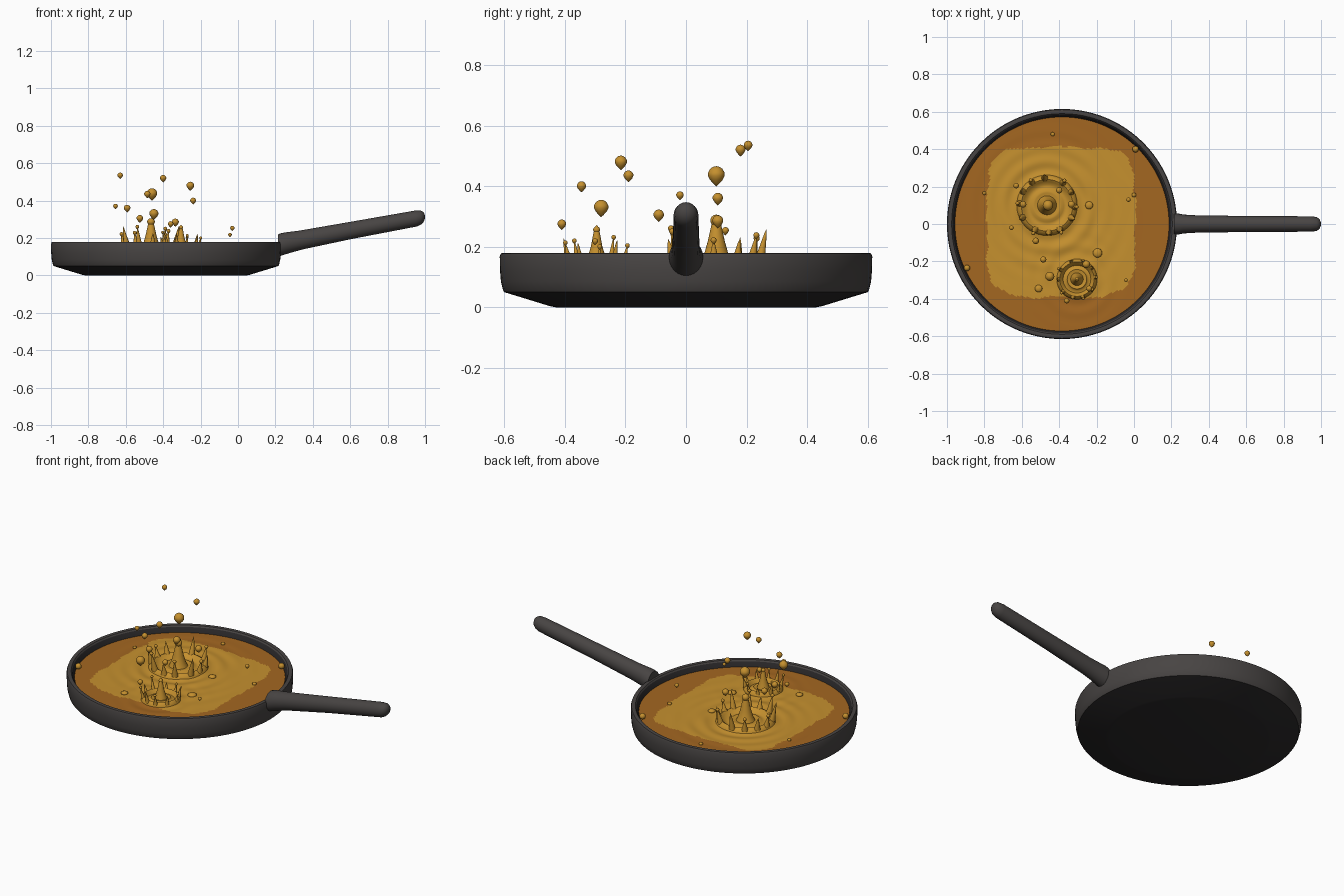
import bpy, bmesh, math, random
from mathutils import Vector

if "Cube" in bpy.data.objects:
    bpy.data.objects.remove(bpy.data.objects["Cube"])

random.seed(4)
PX, OIL_Z = -0.385, 0.142          # pan centre and oil level


def mat(name, rgb):
    m = bpy.data.materials.new(name)
    m.diffuse_color = (*rgb, 1)
    m.use_nodes = True
    m.node_tree.nodes["Principled BSDF"].inputs["Base Color"].default_value = m.diffuse_color
    return m


IRON = mat("grey iron", (0.064, 0.058, 0.056))
BLACK = mat("black iron", (0.024, 0.022, 0.023))
GOLD = mat("golden oil", (0.56, 0.28, 0.028))
BROWN = mat("brown oil", (0.37, 0.135, 0.015))


def finish(name, bm, mats, angle=40, recalc=True):
    if recalc:
        bmesh.ops.recalc_face_normals(bm, faces=bm.faces)
    me = bpy.data.meshes.new(name)
    bm.to_mesh(me)
    bm.free()
    for m in mats:
        me.materials.append(m)
    me.shade_smooth()
    me.set_sharp_from_angle(angle=math.radians(angle))
    ob = bpy.data.objects.new(name, me)
    bpy.context.collection.objects.link(ob)
    return ob


def lathe(bm, profile, centre, segs=16, lean=(0, 0)):
    """Revolve (radius, height) points; lean shifts each ring in proportion to height."""
    rings = []
    for r, z in profile:
        c = Vector(centre) + Vector((lean[0] * z, lean[1] * z, z))
        if r == 0:
            rings.append([bm.verts.new(c)])
        else:
            rings.append([bm.verts.new(c + Vector((r * math.cos(t), r * math.sin(t), 0)))
                          for t in (2 * math.pi * i / segs for i in range(segs))])
    for a, b in zip(rings, rings[1:]):
        for i in range(segs):
            j = (i + 1) % segs
            quad = [a[i % len(a)], a[j % len(a)], b[j % len(b)], b[i % len(b)]]
            quad = list(dict.fromkeys(quad))
            bm.faces.new(quad)


# Pan: dark underside, grey wall and rim, dark inside
bm = bmesh.new()
lathe(bm, [(0, 0), (0.43, 0), (0.45, 0.004), (0.60, 0.05), (0.604, 0.056), (0.611, 0.085),
           (0.614, 0.12), (0.615, 0.168), (0.611, 0.178), (0.603, 0.180), (0.590, 0.178),
           (0.584, 0.170), (0.574, 0.14), (0.55, 0.07), (0.53, 0.06), (0, 0.06)], (PX, 0, 0), 96)
for f in bm.faces:
    c = f.calc_center_median()
    r = math.hypot(c.x - PX, c.y)
    f.material_index = 1 if c.z < 0.05 or (r < 0.585 and c.z < 0.172) else 0
finish("pan", bm, [IRON, BLACK], 35)

# Handle: tapered rounded bar with a flared socket
bm = bmesh.new()
rows = []
stations = [(0.215, 0.160, 0.056, 0.060), (0.235, 0.167, 0.056, 0.060), (0.27, 0.176, 0.050, 0.055),
            (0.34, 0.190, 0.046, 0.050), (0.60, 0.240, 0.043, 0.045), (0.95, 0.304, 0.041, 0.042),
            (0.977, 0.309, 0.037, 0.038), (0.992, 0.312, 0.026, 0.027), (0.999, 0.313, 0.010, 0.010)]
for x, z, ry, rz in stations:
    tilt = -0.18 if x > 0.25 else 0
    rows.append([bm.verts.new((x + tilt * rz * math.sin(t) * (x < 0.96), ry * math.cos(t), z + rz * math.sin(t)))
                 for t in (2 * math.pi * i / 24 for i in range(24))])
for a, b in zip(rows, rows[1:]):
    for i in range(24):
        bm.faces.new((a[i], a[(i + 1) % 24], b[(i + 1) % 24], b[i]))
bm.faces.new(rows[0])
bm.faces.new(rows[-1])
finish("handle", bm, [IRON], 50)

# Oil: rippled disc, golden rounded square in the middle of a brown border
SPLASHES = [  # name, x, y, crown radius, centre spike height, crown spikes, spike height
    ("large", -0.465, 0.10, 0.150, 0.165, 12, 0.105),
    ("small", -0.305, -0.295, 0.100, 0.130, 10, 0.075)]


def ripple(x, y):
    h = 0
    for _, sx, sy, r, *_ in SPLASHES:
        d = math.hypot(x - sx, y - sy)
        h += 0.04 * r * math.cos(2 * math.pi * (d - r) / 0.085) * math.exp(-(d / (1.7 * r)) ** 2)
    d = math.hypot(x - PX, y)
    return h + 0.0022 * math.cos(2 * math.pi * d / 0.13) * max(0, 1 - d / 0.5)


bm = bmesh.new()
SEG, RINGS = 180, 56
lathe(bm, [(0.572 * k / RINGS, 0) for k in range(RINGS + 1)], (PX, 0, OIL_Z), SEG)
for v in bm.verts:
    v.co.z += ripple(v.co.x, v.co.y)
for f in bm.faces:
    if f.normal.z == 0:
        f.normal_update()
    if f.normal.z < 0:
        f.normal_flip()
    c = f.calc_center_median()
    u, w = abs(c.x + 0.39) / 0.40, abs(c.y - 0.01) / 0.405
    edge = (u ** 5 + w ** 5) ** 0.2
    a = math.atan2(c.y, c.x - PX)
    limit = 0.99 + 0.012 * math.sin(9 * a) + 0.01 * math.sin(23 * a + 1)
    f.material_index = 0 if edge < limit else 1
finish("oil", bm, [GOLD, BROWN], 60, recalc=False)


def teardrop(bm, x, y, z, r):
    """Round on top, pointed below."""
    lathe(bm, [(0, -1.3 * r), (0.35 * r, -0.98 * r), (0.75 * r, -0.55 * r), (0.97 * r, -0.1 * r),
               (0.97 * r, 0.25 * r), (0.72 * r, 0.69 * r), (0.38 * r, 0.92 * r), (0, r)], (x, y, z), 14)


# Splashes: crown wall, inner ring, centre spike and a circle of leaning spikes
for name, sx, sy, r, tall, count, spike_h in SPLASHES:
    bm = bmesh.new()
    lathe(bm, [(0, -0.02), (1.12 * r, -0.02), (1.08 * r, 0.004), (1.0 * r, 0.02), (0.92 * r, 0.026),
               (0.84 * r, 0.018), (0.74 * r, 0.003), (0.60 * r, 0.004), (0.52 * r, 0.014),
               (0.44 * r, 0.012), (0.34 * r, 0.010), (0.27 * r, 0.032), (0.19 * r, 0.45 * tall),
               (0.11 * r, 0.78 * tall), (0.05 * r, 0.96 * tall), (0, tall)], (sx, sy, OIL_Z), 40)
    finish(name + "_splash_crown", bm, [GOLD], 55)

    bm = bmesh.new()
    for i in range(count):
        a = 2 * math.pi * (i + random.uniform(-0.2, 0.2)) / count
        h = spike_h * random.uniform(0.62, 1.15)
        cx, cy = math.cos(a), math.sin(a)
        w = 0.13 * r
        lathe(bm, [(0, 0), (w, 0.004), (0.62 * w, 0.4 * h), (0.25 * w, 0.82 * h), (0, h)],
              (sx + 0.95 * r * cx, sy + 0.95 * r * cy, OIL_Z + 0.008), 10, (0.22 * cx, 0.22 * cy))
        # bead at the tip
        if i % 2 == 0:
            d = 0.95 * r + 0.22 * h
            teardrop(bm, sx + d * cx, sy + d * cy, OIL_Z + 0.008 + h, 0.05 * r + 0.003)
    finish(name + "_splash_spikes", bm, [GOLD], 55)

# Flying drops: x, y, z, radius
bm = bmesh.new()
for d in [(-0.63, 0.205, 0.535, 0.015), (-0.40, 0.18, 0.52, 0.017), (-0.255, -0.215, 0.48, 0.021),
          (-0.46, 0.10, 0.437, 0.029), (-0.485, -0.19, 0.435, 0.017), (-0.24, -0.345, 0.40, 0.016),
          (-0.655, -0.02, 0.37, 0.013), (-0.593, 0.105, 0.36, 0.018), (-0.45, -0.28, 0.33, 0.025),
          (-0.525, -0.09, 0.305, 0.018), (-0.335, 0.105, 0.285, 0.019), (-0.36, -0.41, 0.275, 0.015),
          (-0.465, 0.10, 0.285, 0.021), (-0.305, -0.295, 0.255, 0.012),
          (-0.03, 0.13, 0.253, 0.012), (-0.043, -0.30, 0.218, 0.010)]:
    teardrop(bm, *d)
finish("flying_drops", bm, [GOLD], 60)

# Flattened beads on the oil and on the wall: x, y, z, radius, flatness
bm = bmesh.new()
for x, y, z, r, k in [(-0.24, 0.10, OIL_Z, 0.021, 0.5), (-0.195, -0.155, OIL_Z, 0.025, 0.5),
                      (-0.51, -0.345, OIL_Z, 0.02, 0.5), (0, 0.155, OIL_Z, 0.012, 0.8),
                      (-0.80, 0.165, OIL_Z, 0.010, 0.8), (-0.435, 0.48, OIL_Z, 0.011, 0.8),
                      (0.008, 0.40, 0.158, 0.017, 1), (-0.893, -0.235, 0.158, 0.017, 1)]:
    lathe(bm, [(r * math.sin(math.pi * i / 8) if 0 < i < 8 else 0, -k * r * math.cos(math.pi * i / 8))
               for i in range(9)], (x, y, z + 0.003), 14)
finish("oil_beads", bm, [GOLD], 60)
